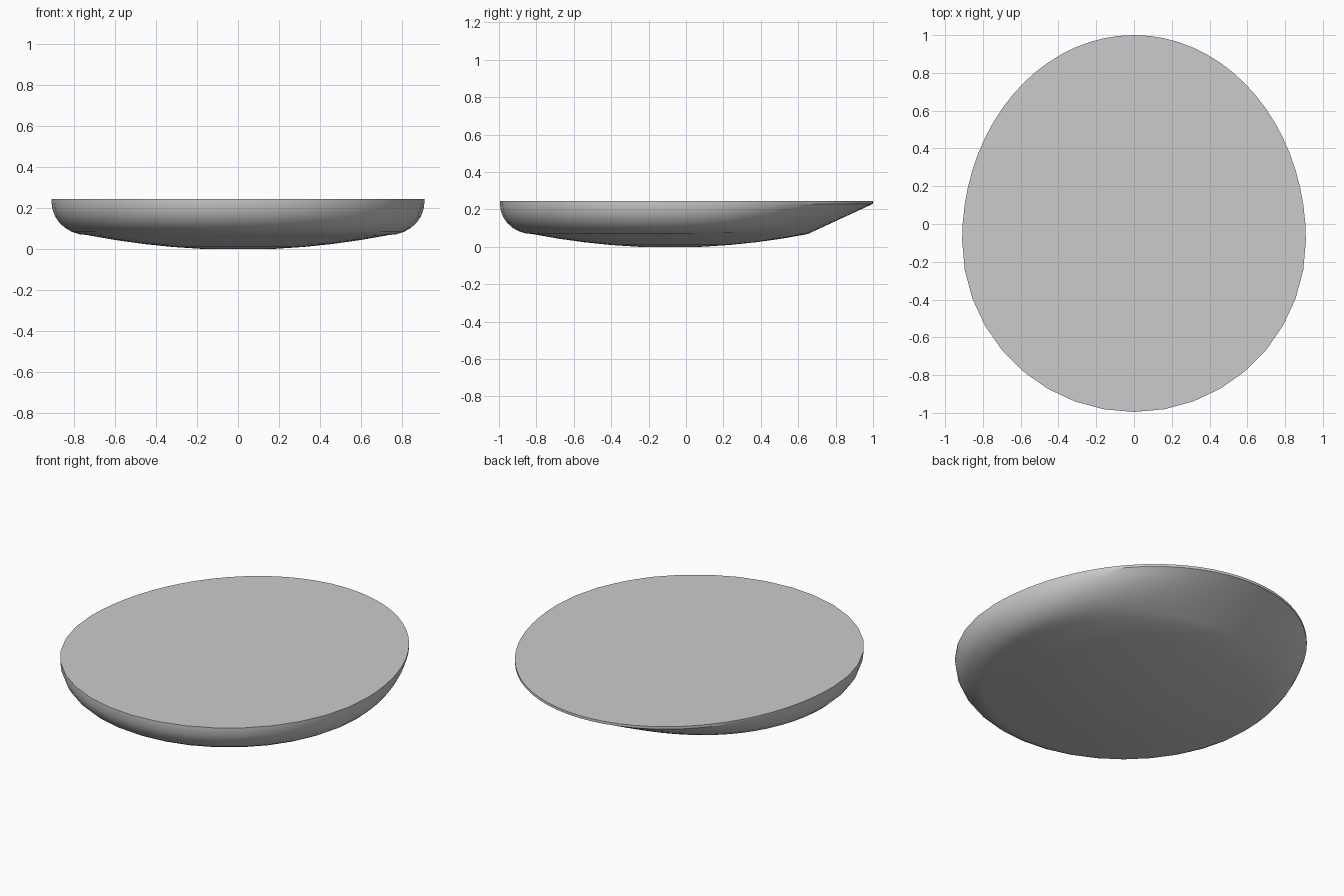
import bpy, bmesh
from math import sin, cos, pi, radians

cube = bpy.data.objects.get("Cube")
if cube:
    bpy.data.objects.remove(cube, do_unlink=True)

grey = bpy.data.materials.new("plain grey")
grey.use_nodes = True
colour = (0.6, 0.6, 0.6, 1)
grey.diffuse_color = colour
grey.node_tree.nodes["Principled BSDF"].inputs["Base Color"].default_value = colour

CENTRE_Y, RIM, BACK, FLOOR = -0.085, 0.91, 1.085, 0.735
RIM_Z, FLOOR_Z, TOP_Z = 0.23, 0.068, 0.245

# Round in front with coarse sides, stretched and finer behind
ANGLES = [radians(a) for a in range(180, 360, 10)] + [radians(a) for a in range(0, 180, 5)]


def floor_ring(r):
    z = FLOOR_Z * max(0, (r / FLOOR) ** 2 - 0.05) / 0.95
    return [(r * cos(a), CENTRE_Y + r * sin(a), z) for a in ANGLES]


def wall_ring(t):
    """Ring from floor edge (t=0) to rim (t=1); the bulge fades to straight at the back."""
    ring = []
    for a in ANGLES:
        back = max(0, sin(a))
        bulge = 1 - back ** 2
        out = t + bulge * (sin(t * pi / 2) - t)
        up = t + bulge * (1 - cos(t * pi / 2) - t)
        x = (FLOOR + (RIM - FLOOR) * out) * cos(a)
        reach = BACK if sin(a) > 0 else RIM
        y = CENTRE_Y + (FLOOR + (reach - FLOOR) * out) * sin(a)
        ring.append((x, y, FLOOR_Z + (RIM_Z - FLOOR_Z) * up))
    return ring


# Shallow floor, curved wall, thin upright rim
rings = [floor_ring(r) for r in (0.17, 0.32, 0.46, 0.6)]
rings += [wall_ring(i / 7) for i in range(8)]
rings.append([(x, y, TOP_Z) for x, y, z in rings[-1]])

bm = bmesh.new()
loops = [[bm.verts.new(p) for p in ring] for ring in rings]
n = len(ANGLES)
for low, high in zip(loops, loops[1:]):
    for i in range(n):
        j = (i + 1) % n
        bm.faces.new((low[i], low[j], high[j], high[i]))
bm.faces.new(loops[0][::-1])
bm.faces.new(loops[-1])
bmesh.ops.recalc_face_normals(bm, faces=bm.faces)

mesh = bpy.data.meshes.new("oval_dish")
bm.to_mesh(mesh)
bm.free()
mesh.materials.append(grey)
dish = bpy.data.objects.new("oval_dish", mesh)
bpy.context.collection.objects.link(dish)
bpy.context.view_layer.objects.active = dish
dish.select_set(True)
bpy.ops.object.shade_smooth_by_angle(angle=radians(30))
